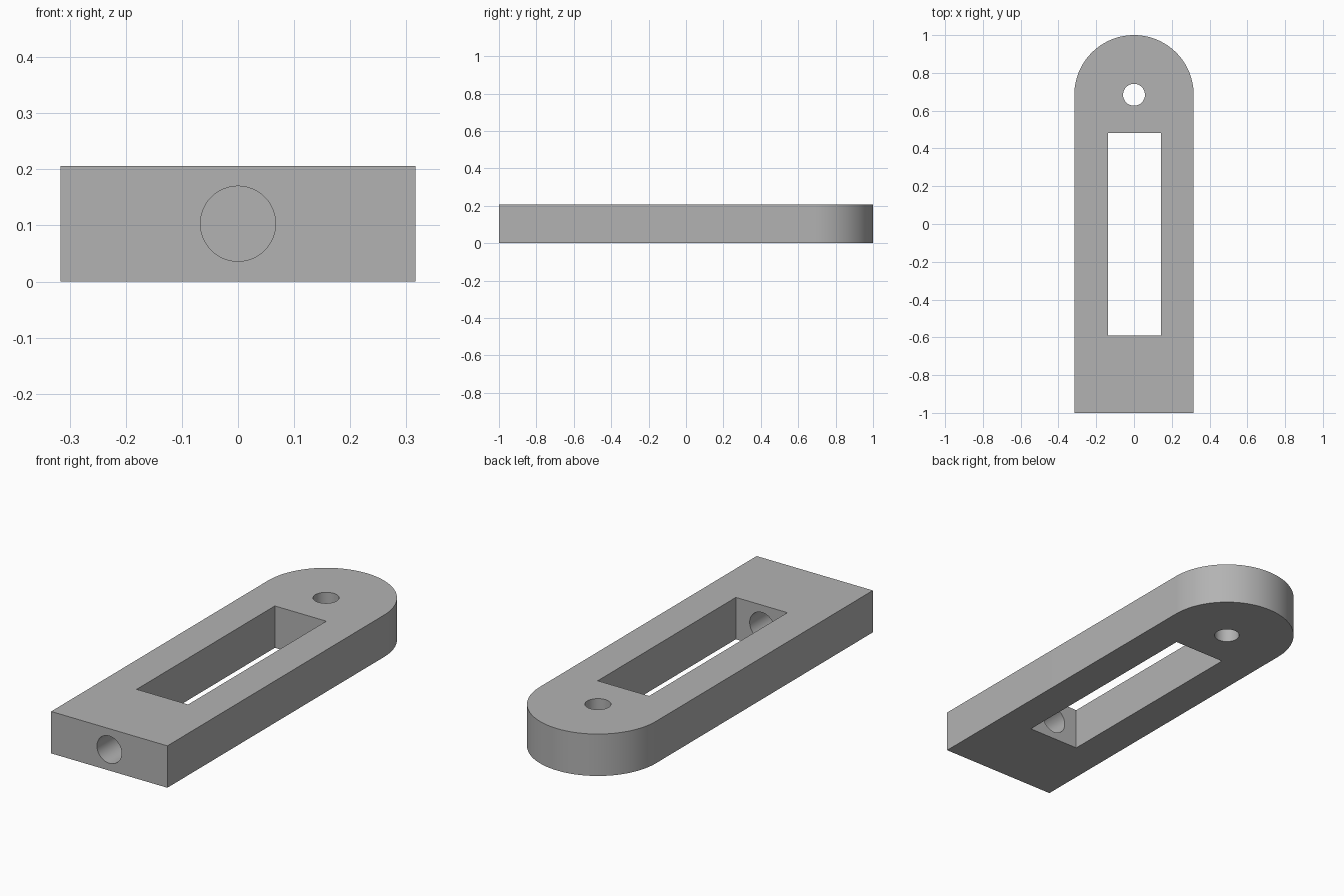
import bpy
import bmesh
from math import pi, cos, sin, radians

cube = bpy.data.objects.get("Cube")
if cube:
    bpy.data.objects.remove(cube, do_unlink=True)

HALF_WIDTH = 0.316
HEIGHT = 0.206
PIVOT_Y = 1 - HALF_WIDTH  # centre of the rounded end

# Single grey finish
grey = bpy.data.materials.new("plain_grey")
grey.use_nodes = True
colour = (0.45, 0.45, 0.45, 1)
grey.diffuse_color = colour
grey.node_tree.nodes["Principled BSDF"].inputs["Base Color"].default_value = colour


def make_object(name, bm):
    bmesh.ops.recalc_face_normals(bm, faces=bm.faces)
    mesh = bpy.data.meshes.new(name)
    bm.to_mesh(mesh)
    bm.free()
    mesh.materials.append(grey)
    obj = bpy.data.objects.new(name, mesh)
    bpy.context.collection.objects.link(obj)
    return obj


def prism(name, outline, bottom, top):
    bm = bmesh.new()
    base = bm.faces.new([bm.verts.new((x, y, bottom)) for x, y in outline])
    result = bmesh.ops.extrude_face_region(bm, geom=[base])
    verts = [v for v in result["geom"] if isinstance(v, bmesh.types.BMVert)]
    bmesh.ops.translate(bm, verts=verts, vec=(0, 0, top - bottom))
    return make_object(name, bm)


def arc(radius, centre_y, sweep, steps):
    return [(radius * cos(sweep * i / steps), centre_y + radius * sin(sweep * i / steps))
            for i in range(steps + 1)]


# Flat bar with one rounded end
outline = [(-HALF_WIDTH, -1), (HALF_WIDTH, -1)] + arc(HALF_WIDTH, PIVOT_Y, pi, 48)
bar = prism("slotted_bar", outline, 0, HEIGHT)

# Cutters: window, upright pin hole, lengthwise hole from the front end
window = prism("window_cutter",
               [(-0.138, -0.59), (0.142, -0.59), (0.142, 0.483), (-0.138, 0.483)],
               -0.1, HEIGHT + 0.1)
pin_hole = prism("pin_hole_cutter", arc(0.058, PIVOT_Y, 2 * pi, 48)[:-1], -0.1, HEIGHT + 0.1)
end_hole = prism("end_hole_cutter", arc(0.067, 0, 2 * pi, 48)[:-1], -0.7, 0.7)
end_hole.rotation_euler.x = pi / 2
end_hole.location = (0, -0.9, HEIGHT / 2)

for cutter in (window, pin_hole, end_hole):
    cutter.hide_render = True
    cut = bar.modifiers.new(cutter.name, 'BOOLEAN')
    cut.operation = 'DIFFERENCE'
    cut.solver = 'EXACT'
    cut.object = cutter

# Bake the cuts, then smooth only the curved walls
bpy.context.view_layer.update()
graph = bpy.context.evaluated_depsgraph_get()
mesh = bpy.data.meshes.new_from_object(bar.evaluated_get(graph))
bar.modifiers.clear()
bar.data = mesh
mesh.name = "slotted_bar"
for cutter in (window, pin_hole, end_hole):
    bpy.data.objects.remove(cutter, do_unlink=True)

bpy.ops.object.select_all(action='DESELECT')
bar.select_set(True)
bpy.context.view_layer.objects.active = bar
bpy.ops.object.shade_smooth_by_angle(angle=radians(30))
